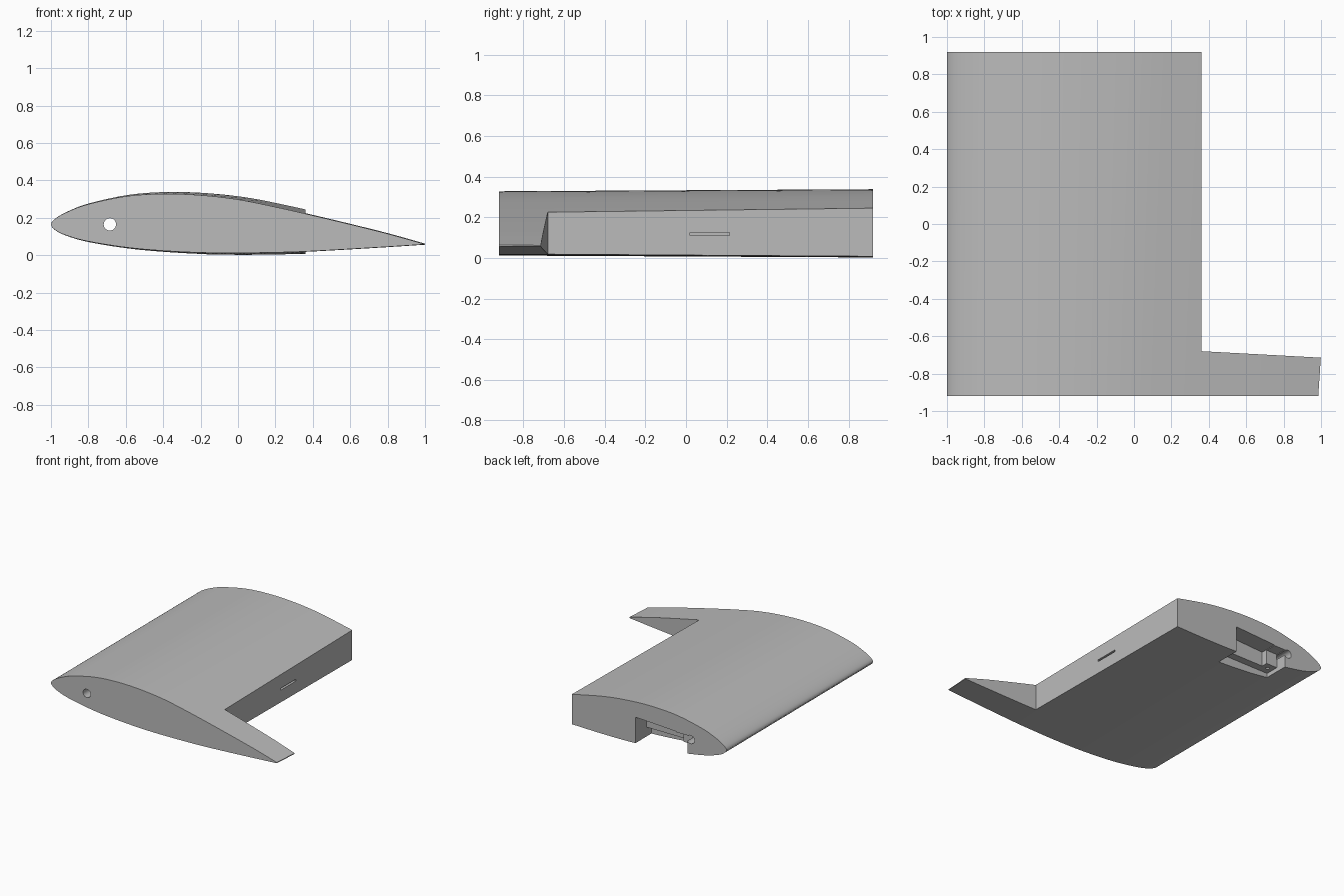
import bpy
import bmesh
import math

if "Cube" in bpy.data.objects:
    bpy.data.objects.remove(bpy.data.objects["Cube"], do_unlink=True)

SPAN = 0.92
LE_Z = 0.165

grey = bpy.data.materials.new("plain grey")
grey.use_nodes = True
colour = (0.5, 0.5, 0.5, 1)
grey.diffuse_color = colour
grey.node_tree.nodes["Principled BSDF"].inputs["Base Color"].default_value = colour


def spline(points, steps=4):
    """Smooth curve through the given 2D points."""
    out = []
    last = len(points) - 1
    for i in range(last):
        p0, p1 = points[max(i - 1, 0)], points[i]
        p2, p3 = points[i + 1], points[min(i + 2, last)]
        for s in range(steps):
            t = s / steps
            out.append(tuple(
                0.5 * (2 * b + (c - a) * t + (2 * a - 5 * b + 4 * c - d) * t ** 2
                       + (3 * b - a - 3 * c + d) * t ** 3)
                for a, b, c, d in zip(p0, p1, p2, p3)))
    return out + [points[-1]]


def loft(name, rings):
    """Closed solid between two matching rings of points."""
    bm = bmesh.new()
    a, b = [[bm.verts.new(p) for p in ring] for ring in rings]
    bm.faces.new(a)
    bm.faces.new(b)
    for i in range(len(a)):
        j = (i + 1) % len(a)
        bm.faces.new((a[i], a[j], b[j], b[i]))
    bmesh.ops.recalc_face_normals(bm, faces=bm.faces)
    mesh = bpy.data.meshes.new(name)
    bm.to_mesh(mesh)
    bm.free()
    obj = bpy.data.objects.new(name, mesh)
    bpy.context.collection.objects.link(obj)
    return obj


def box(x, y, z, name="cutter"):
    corners = [(x[0], z[0]), (x[1], z[0]), (x[1], z[1]), (x[0], z[1])]
    return loft(name, [[(u, v, w) for u, w in corners] for v in y])


def rod(radius, depth, location, rotation=(0, 0, 0)):
    bpy.ops.mesh.primitive_cylinder_add(vertices=32, radius=radius, depth=depth,
                                        location=location, rotation=rotation)
    return bpy.context.object


def cut(target, cutter):
    cutter.hide_render = True
    mod = target.modifiers.new("cut", "BOOLEAN")
    mod.operation = "DIFFERENCE"
    mod.solver = "EXACT"
    mod.object = cutter
    bpy.context.view_layer.objects.active = target
    bpy.ops.object.modifier_apply(modifier=mod.name)
    bpy.data.objects.remove(cutter, do_unlink=True)


# Airfoil section, trailing edge over the top to the nose and back below
section = spline([
    (0.985, 0.063), (0.8, 0.115), (0.6, 0.165), (0.36, 0.222), (0.2, 0.258),
    (0, 0.298), (-0.2, 0.321), (-0.4, 0.328), (-0.6, 0.315), (-0.8, 0.273),
    (-0.9, 0.237), (-0.97, 0.2), (-1, LE_Z), (-0.97, 0.13), (-0.9, 0.1),
    (-0.8, 0.074), (-0.6, 0.042), (-0.4, 0.024), (-0.2, 0.014), (0, 0.012),
    (0.2, 0.015), (0.36, 0.02), (0.6, 0.033), (0.8, 0.045), (0.985, 0.057)])


def station(y, k):
    return [((x + 1) * k - 1, y, (z - LE_Z) * k + LE_Z) for x, z in section]


# Wing panel, slightly larger at the back end
wing = loft("wing_panel", [station(-SPAN, 1), station(SPAN, 1.062)])

# Control surface bay behind the rear wall
bay = [(0.36, -0.68), (1.3, -0.731), (1.3, 1.1), (0.36, 1.1)]
cut(wing, loft("bay_cutter", [[(x, y, z) for x, y in bay] for z in (-0.5, 0.8)]))

# Spar hole through the whole span
cut(wing, rod(0.033, 3, (-0.685, 0, LE_Z), (math.pi / 2, 0, 0)))

# Servo pocket: sloped main cavity, end shelf and shallow cover recess
pocket = [(-0.56, -0.1), (-0.2, -0.1), (-0.2, 0.213), (-0.56, 0.195)]
cut(wing, loft("pocket_cutter", [[(x, y, z) for x, z in pocket] for y in (0.78, 1.1)]))
cut(wing, box((-0.657, -0.55), (0.83, 1.1), (-0.1, 0.19)))
cut(wing, box((-0.657, -0.2), (0.72, 1.1), (-0.1, 0.08)))

# Screw hole in the recess
cut(wing, rod(0.014, 0.12, (-0.61, 0.78, 0.08)))

# Cable slot in the rear wall
cut(wing, box((0.1, 0.5), (0.02, 0.215), (0.11, 0.125)))

wing.data.materials.clear()
wing.data.materials.append(grey)
for face in wing.data.polygons:
    face.material_index = 0

bpy.ops.object.select_all(action="DESELECT")
wing.select_set(True)
bpy.context.view_layer.objects.active = wing
bpy.ops.object.shade_smooth_by_angle(angle=math.radians(25))
